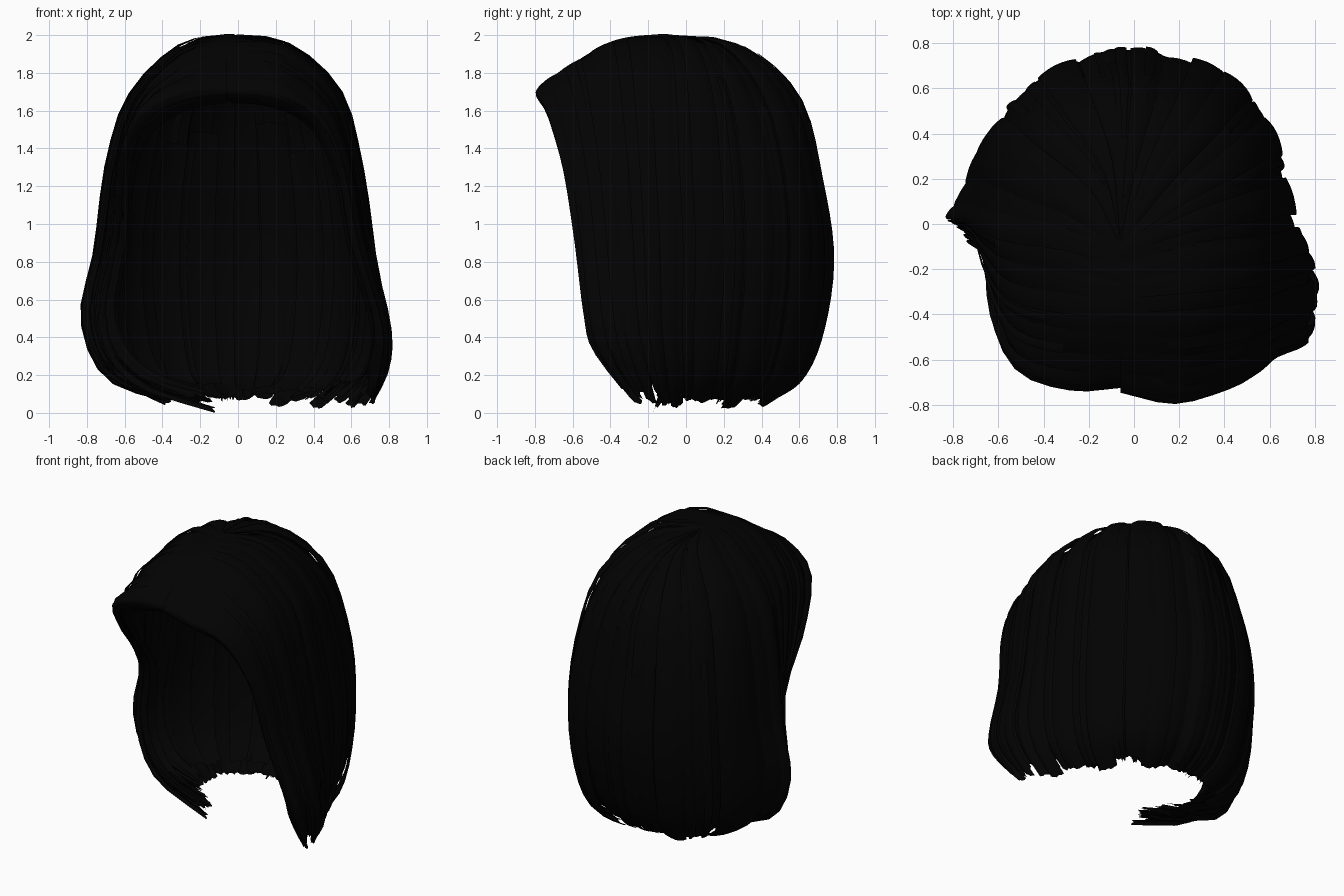
import bpy, bmesh, math, random
from mathutils import Vector

random.seed(4)
if "Cube" in bpy.data.objects:
    bpy.data.objects.remove(bpy.data.objects["Cube"], do_unlink=True)

black = bpy.data.materials.new("soft black hair")
black.use_nodes = True
tone = (0.0006, 0.0006, 0.0006, 1)
black.diffuse_color = tone
black.node_tree.nodes["Principled BSDF"].inputs["Base Color"].default_value = tone

PART = -0.06
CENTRE = Vector((0, -0.05, 1.0))

# Guide strands from the parting to the hem
back = [(PART, -.08, 1.98), (-.03, .3, 1.92), (0, .59, 1.65), (0, .71, 1.2),
        (0, .765, .8), (0, .71, .42), (0, .6, .18), (0, .42, .06)]
diagonal = [(PART, -.09, 1.98), (.16, .18, 1.93), (.37, .4, 1.66), (.47, .51, 1.25),
            (.51, .54, .82), (.49, .5, .42), (.43, .43, .18), (.31, .31, .05)]
# Left side, temple and fringe, flicking outward low down
left = [
    [(PART, -.14, 1.99), (.25, -.04, 1.93), (.51, 0, 1.68), (.62, .02, 1.3),
     (.68, .04, .85), (.69, .03, .45), (.64, .03, .2), (.5, .02, .04)],
    [(PART, -.42, 1.94), (.24, -.41, 1.9), (.49, -.37, 1.66), (.6, -.33, 1.3),
     (.67, -.3, .9), (.77, -.27, .48), (.76, -.22, .25), (.66, -.16, .05)],
    [(PART, -.74, 1.71), (.18, -.785, 1.69), (.41, -.72, 1.57), (.55, -.64, 1.28),
     (.62, -.58, .9), (.74, -.53, .5), (.75, -.48, .32), (.7, -.28, .06)],
]
# Right side, temple and fringe, swept back and curling inward at the hem
right = [
    [(PART, -.14, 1.99), (-.3, -.04, 1.92), (-.54, .01, 1.66), (-.66, .05, 1.3),
     (-.72, .07, .85), (-.78, .06, .5), (-.65, .05, .2), (-.3, .02, .07)],
    [(PART, -.42, 1.94), (-.29, -.41, 1.88), (-.53, -.35, 1.64), (-.64, -.2, 1.28),
     (-.69, -.06, .9), (-.76, -.01, .48), (-.6, -.05, .18), (-.15, -.06, .05)],
    [(PART, -.72, 1.71), (-.27, -.72, 1.68), (-.49, -.63, 1.55), (-.6, -.4, 1.28),
     (-.62, -.15, .93), (-.69, -.08, .48), (-.52, -.12, .18), (-.1, -.17, .03)],
]
for side in (left, right):
    # A last guide tucks under the fringe
    side.append([(x * .94, y + .12, z - .1 * z / 1.7) for x, y, z in side[-1]])

mirrored = [(x if x == PART else -x, y, z) for x, y, z in diagonal]
keys = [[Vector(p) for p in guide]
        for guide in right[::-1] + [mirrored, back, diagonal] + left]


def spline(vals, t):
    """Catmull-Rom value of a list at index t."""
    last = len(vals) - 1
    t = max(0, min(last, t))
    i = min(int(t), last - 1)
    f = t - i
    b, c = vals[i], vals[i + 1]
    a = vals[i - 1] if i else b * 2 - c
    d = vals[i + 2] if i + 2 <= last else c * 2 - b
    return (b * 2 + (c - a) * f + (a * 2 - b * 5 + c * 4 - d) * f * f
            + (b * 3 - a - c * 3 + d) * f ** 3) / 2


def surface(u, s):
    """Point on the hair mass: u around from right fringe to left fringe, s down."""
    columns = [spline([k[j] for k in keys], u * 4 + 5) for j in range(len(back))]
    return spline(columns, s * (len(back) - 1))


def lock(bm, u, width, scale, rise, start, end, bulge, ragged):
    """One arched ribbon of hair with a cut tip, rising away from the parting."""
    rows, cols = 20, 6
    tilt = random.uniform(-.018, .018)
    tips = [end - random.uniform(0, ragged) for _ in range(cols + 1)]
    grid = []
    for r in range(rows + 1):
        line = []
        for c in range(cols + 1):
            w = 2 * c / cols - 1
            s = start + (tips[c] - start) * r / rows
            p = surface(u + w * width, s)
            lift = min(1, s * 3) * (rise + bulge * (1 - w * w) + tilt * w)
            line.append(bm.verts.new(CENTRE + (p - CENTRE) * (scale + lift)))
        grid.append(line)
    for r in range(rows):
        for c in range(cols):
            bm.faces.new((grid[r][c], grid[r + 1][c], grid[r + 1][c + 1], grid[r][c + 1]))


def add_object(name, bm):
    mesh = bpy.data.meshes.new(name)
    bm.to_mesh(mesh)
    bm.free()
    mesh.materials.append(black)
    obj = bpy.data.objects.new(name, mesh)
    bpy.context.collection.objects.link(obj)
    return obj


def layer(name, count, reach, scale, late, bulge, ragged, overlap):
    """A full ring of locks; late is how far down a lock may begin."""
    bm = bmesh.new()
    for i in range(count):
        u = reach * (2 * (i + .5) / count - 1)
        rise = random.choice((-.008, .003, .035))
        lock(bm, u, reach / count * overlap, scale, rise, random.uniform(0, late),
             random.uniform(.95, 1), bulge, ragged)
    return add_object(name, bm)


hair = [
    layer("outer_locks", 38, 1.16, 1.0, 0, .015, .012, 1.25),
    layer("middle_locks", 34, 1.16, .985, .03, .012, .03, 1.35),
    layer("inner_locks", 30, 1.06, .955, .4, .012, .03, 1.3),
]

# Loose wisps over the surface and at the hem
wisps = bmesh.new()
for _ in range(30):
    lock(wisps, random.uniform(-1, 1), .012, 1.0, random.uniform(0, .03),
         random.uniform(.1, .5), random.uniform(.97, 1), .006, .04)
hair.append(add_object("loose_wisps", wisps))

# Stand the hair on the floor
floor = min(v.co.z for o in hair for v in o.data.vertices)
for o in hair:
    for v in o.data.vertices:
        v.co.z -= floor

bpy.ops.object.select_all(action="DESELECT")
for o in hair:
    o.select_set(True)
bpy.context.view_layer.objects.active = hair[0]
bpy.ops.object.shade_smooth_by_angle(angle=math.radians(40))
